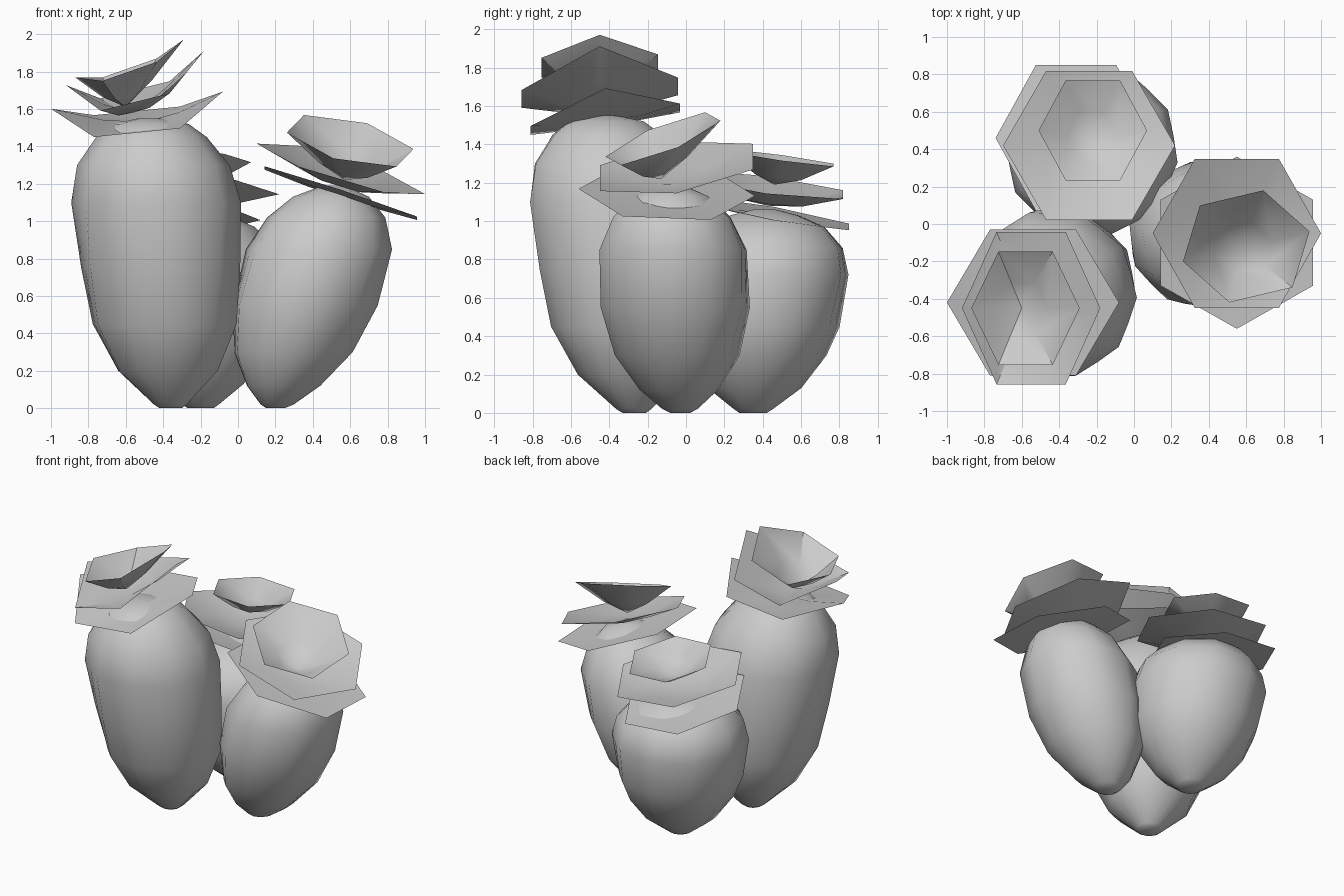
import bpy, bmesh
from math import cos, sin, pi, radians

if "Cube" in bpy.data.objects:
    bpy.data.objects.remove(bpy.data.objects["Cube"])


def finish(name, bm):
    bmesh.ops.recalc_face_normals(bm, faces=bm.faces)
    me = bpy.data.meshes.new(name)
    bm.to_mesh(me)
    bm.free()
    ob = bpy.data.objects.new(name, me)
    bpy.context.collection.objects.link(ob)
    bpy.ops.object.select_all(action='DESELECT')
    ob.select_set(True)
    bpy.context.view_layer.objects.active = ob
    bpy.ops.object.shade_smooth_by_angle(angle=radians(40))


def bridge(bm, a, b):
    n = len(a)
    for i in range(n):
        bm.faces.new((a[i], a[(i + 1) % n], b[(i + 1) % n], b[i]))


# Plump ribbed pod, leaning from its base to its top
def pod(name, base, top, profile, lean=1.0, n=20):
    bm = bmesh.new()
    height = profile[-1][0]
    rings = []
    for z, r in profile:
        t = (z / height) ** lean
        cx = base[0] + (top[0] - base[0]) * t
        cy = base[1] + (top[1] - base[1]) * t
        ring = []
        for i in range(n):
            a = 2 * pi * i / n + z * 0.25
            rr = r * (1.02 if i % 2 else 0.98)
            ring.append(bm.verts.new((cx + rr * cos(a), cy + rr * sin(a), z)))
        rings.append(ring)
    for a, b in zip(rings, rings[1:]):
        bridge(bm, a, b)
    bm.faces.new(rings[0])
    bm.faces.new(rings[-1])
    finish(name, bm)


# One six-cornered leaf cup: tilted, folded rim running down to a low centre
def leaf_cup(name, c, rx, ry, z, slope, fold, start, floor, foot):
    bm = bmesh.new()
    rim, mid = [], []
    tip = bm.verts.new((foot[0], foot[1], floor))
    for i in range(6):
        a = radians(start) + pi * i / 3
        dx, dy = rx * cos(a), ry * sin(a)
        p = (c[0] + dx, c[1] + dy,
             z + slope[0] * dx + slope[1] * dy + fold * cos(2 * a))
        rim.append(bm.verts.new(p))
        q = [f + (v - f) * 0.45 for v, f in zip(p, (*foot, floor))]
        q[2] -= 0.02
        mid.append(bm.verts.new(q))
    bridge(bm, mid, rim)
    for i in range(6):
        bm.faces.new((tip, mid[i], mid[(i + 1) % 6]))
    finish(name, bm)


# Pods
pod("tall_pod", (-.36, -.27), (-.47, -.42),
    [(0, .06), (.02, .09), (.2, .27), (.45, .385), (.75, .42), (1.1, .445),
     (1.3, .40), (1.45, .29), (1.52, .2), (1.55, .06)])
pod("right_pod", (.2, -.03), (.51, -.08),
    [(0, .05), (.02, .09), (.12, .2), (.3, .32), (.55, .385), (.85, .385),
     (1.02, .31), (1.13, .2), (1.19, .06)], 0.85)
pod("back_pod", (-.2, .35), (-.24, .41),
    [(0, .07), (.02, .1), (.13, .24), (.3, .36), (.45, .42), (.72, .455),
     (.86, .42), (.97, .32), (1.03, .18), (1.06, .06)])

# Leaf crowns: centre, radii, rim height, slope, fold, start angle, floor height, foot
crowns = {
    "tall": [
        ((-.54, -.42), .46, .45, 1.57, (.10, .15), .077, 0, 1.53, (-.5, -.42)),
        ((-.55, -.45), .37, .47, 1.72, (.25, .08), .10, 0, 1.58, (-.56, -.45)),
        ((-.58, -.45), .29, .35, 1.83, (.35, .03), .04, 0, 1.61, (-.6, -.45))],
    "right": [
        ((.55, -.10), .47, .46, 1.15, (-.33, -.04), 0, 30, 1.16, (.53, -.1)),
        ((.55, -.05), .45, .46, 1.28, (-.3, .14), 0, 0, 1.19, (.55, -.1)),
        ((.60, -.12), .35, .31, 1.43, (-.22, .38), 0, 15, 1.22, (.57, -.13))],
    "back": [
        ((-.31, .46), .43, .45, 1.04, (-.08, -.18), 0, 0, 1.04, (-.25, .42)),
        ((-.24, .42), .46, .46, 1.19, (-.1, -.13), 0, 0, 1.08, (-.24, .43)),
        ((-.22, .50), .29, .31, 1.33, (-.05, -.14), 0, 0, 1.19, (-.23, .46))],
}
for pod_name, cups in crowns.items():
    for k, args in enumerate(cups, 1):
        leaf_cup(f"{pod_name}_leaves_{k}", *args)
